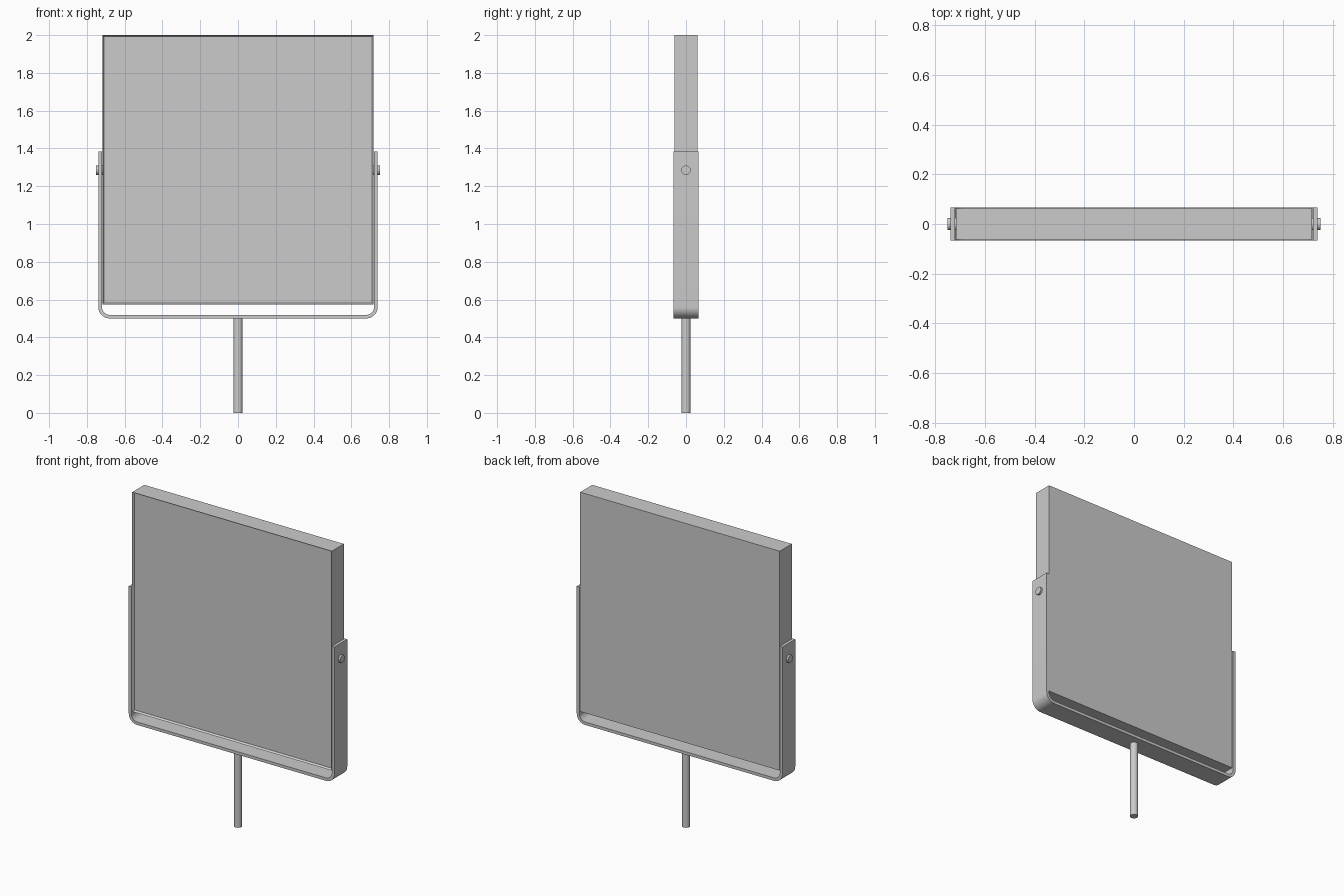
import bpy, bmesh, math
from mathutils import Matrix

cube = bpy.data.objects.get("Cube")
if cube:
    bpy.data.objects.remove(cube)

# One plain grey finish
grey = bpy.data.materials.new("light_grey")
grey.use_nodes = True
colour = (0.6, 0.6, 0.6, 1)
grey.diffuse_color = colour
grey.node_tree.nodes["Principled BSDF"].inputs["Base Color"].default_value = colour


def finish(name, bm, smooth=False):
    bmesh.ops.recalc_face_normals(bm, faces=bm.faces)
    mesh = bpy.data.meshes.new(name)
    bm.to_mesh(mesh)
    bm.free()
    obj = bpy.data.objects.new(name, mesh)
    bpy.context.collection.objects.link(obj)
    mesh.materials.append(grey)
    if smooth:
        bpy.ops.object.select_all(action="DESELECT")
        obj.select_set(True)
        bpy.context.view_layer.objects.active = obj
        bpy.ops.object.shade_smooth_by_angle(angle=math.radians(30))
    return obj


def cylinder(name, radius, length, matrix):
    bm = bmesh.new()
    bmesh.ops.create_cone(bm, cap_ends=True, segments=32, radius1=radius,
                          radius2=radius, depth=length, matrix=matrix)
    return finish(name, bm, smooth=True)


# Sign panel: a box with a shallow recess framed by a thin rim on the front
bottom, top = 0.575, 2.0
bm = bmesh.new()
bmesh.ops.create_cube(bm, size=1, matrix=Matrix.Translation((0, 0, (bottom + top) / 2))
                      @ Matrix.Diagonal((1.434, 0.124, top - bottom, 1)))
bm.normal_update()
front = [f for f in bm.faces if f.normal.y < -0.9]
bmesh.ops.inset_region(bm, faces=front, thickness=0.011)
bmesh.ops.translate(bm, verts=front[0].verts, vec=(0, 0.014, 0))
finish("sign_panel", bm)


# U-shaped bracket: outer and inner outlines with rounded lower corners
def u_outline(half_width, base, radius, height):
    right = [(half_width, height)]
    for i in range(13):
        a = math.pi / 2 * i / 12
        right.append((half_width - radius + radius * math.cos(a),
                      base + radius - radius * math.sin(a)))
    return right + [(-x, z) for x, z in reversed(right)]


outer = u_outline(0.739, 0.5, 0.06, 1.385)
inner = u_outline(0.720, 0.519, 0.041, 1.385)
bm = bmesh.new()
rings = [[bm.verts.new((x, y, z)) for x, z in line]
         for line, y in ((outer, -0.066), (outer, 0.066), (inner, 0.066), (inner, -0.066))]
for a, b in zip(rings, rings[1:] + rings[:1]):
    for i in range(len(a) - 1):
        bm.faces.new((a[i], a[i + 1], b[i + 1], b[i]))
for end in (0, -1):
    bm.faces.new([ring[end] for ring in rings])
finish("bracket", bm, smooth=True)

# Pivot bolts through the bracket arms into the panel
for side, name in ((1, "left_bolt"), (-1, "right_bolt")):
    cylinder(name, 0.025, 0.05, Matrix.Translation((side * 0.726, 0, 1.285))
             @ Matrix.Rotation(math.pi / 2, 4, "Y"))

# Support post
cylinder("post", 0.025, 0.505, Matrix.Translation((0, 0, 0.2525)))
